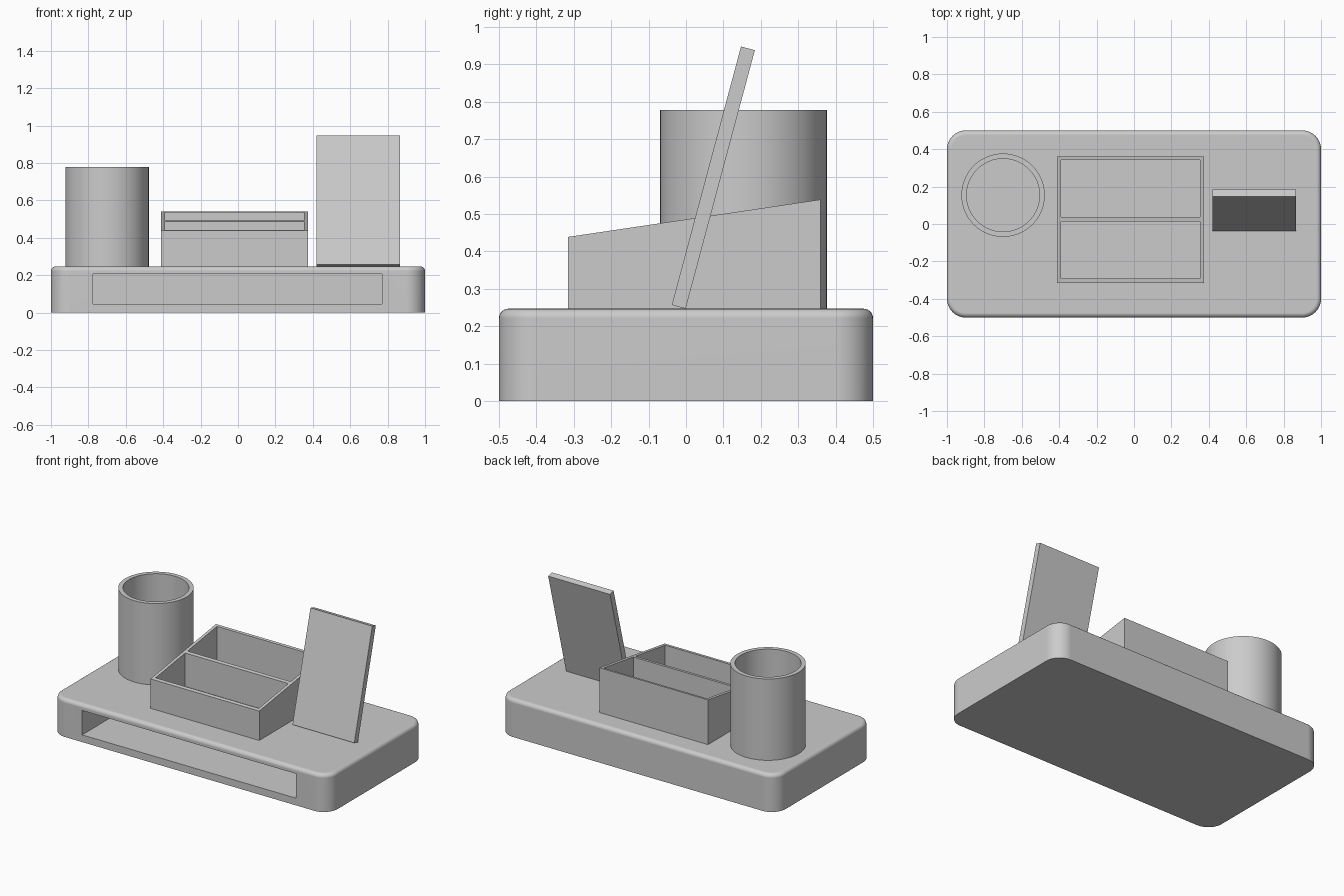
import bpy, bmesh, math

if "Cube" in bpy.data.objects:
    bpy.data.objects.remove(bpy.data.objects["Cube"])

grey = bpy.data.materials.new("plain grey")
grey.diffuse_color = (0.6, 0.6, 0.6, 1)
grey.use_nodes = True
grey.node_tree.nodes["Principled BSDF"].inputs["Base Color"].default_value = grey.diffuse_color


def loft(name, rings):
    """Join equal-length point rings with quads and cap both ends."""
    bm = bmesh.new()
    loops = [[bm.verts.new(p) for p in ring] for ring in rings]
    n = len(loops[0])
    for a, b in zip(loops, loops[1:]):
        for i in range(n):
            j = (i + 1) % n
            bm.faces.new((a[i], a[j], b[j], b[i]))
    bm.faces.new(loops[0][::-1])
    bm.faces.new(loops[-1])
    bmesh.ops.recalc_face_normals(bm, faces=bm.faces)
    mesh = bpy.data.meshes.new(name)
    bm.to_mesh(mesh)
    bm.free()
    mesh.materials.append(grey)
    ob = bpy.data.objects.new(name, mesh)
    bpy.context.collection.objects.link(ob)
    return ob


def prism(name, x0, x1, profile):
    return loft(name, [[(x, y, z) for y, z in profile] for x in (x0, x1)])


def box(name, x0, x1, y0, y1, z0, z1):
    return prism(name, x0, x1, [(y0, z0), (y1, z0), (y1, z1), (y0, z1)])


def circle(cx, cy, r, z, n=64):
    return [(cx + r * math.cos(2 * math.pi * i / n),
             cy + r * math.sin(2 * math.pi * i / n), z) for i in range(n)]


def rounded_rect(hx, hy, r, z, steps=10):
    pts = []
    for q, (sx, sy) in enumerate([(1, 1), (-1, 1), (-1, -1), (1, -1)]):
        for i in range(steps + 1):
            a = math.pi / 2 * (q + i / steps)
            pts.append((sx * (hx - r) + r * math.cos(a),
                        sy * (hy - r) + r * math.sin(a), z))
    return pts


def select(ob):
    bpy.ops.object.select_all(action='DESELECT')
    ob.select_set(True)
    bpy.context.view_layer.objects.active = ob


def cut(ob, cutter):
    mod = ob.modifiers.new("cut", 'BOOLEAN')
    mod.operation = 'DIFFERENCE'
    mod.solver = 'EXACT'
    mod.object = cutter
    select(ob)
    bpy.ops.object.modifier_apply(modifier=mod.name)
    bpy.data.objects.remove(cutter)


def smooth(ob):
    select(ob)
    bpy.ops.object.shade_smooth_by_angle(angle=math.radians(35))
    mod = ob.modifiers.new("flat centres", 'WEIGHTED_NORMAL')
    mod.keep_sharp = True


TOP = 0.247

# Base with rounded corners, soft top edge and an open front slot
f = 0.025
rings = [rounded_rect(1, 0.5, 0.1, 0)]
for i in range(7):
    a = math.pi / 2 * i / 6
    inset = f * (1 - math.cos(a))
    rings.append(rounded_rect(1 - inset, 0.5 - inset, 0.1 - inset,
                              TOP - f + f * math.sin(a)))
base = loft("base", rings)
cut(base, box("slot_cutter", -0.775, 0.77, -0.6, 0.35, 0.047, 0.206))
smooth(base)

# Round pen cup
cx, cy = -0.7, 0.154
cup = loft("pen_cup", [circle(cx, cy, 0.223, TOP - 0.005), circle(cx, cy, 0.223, 0.778),
                       circle(cx, cy, 0.195, 0.778), circle(cx, cy, 0.195, 0.275)])
smooth(cup)

# Sloped tray with two pockets
tray = prism("tray", -0.411, 0.374, [(-0.315, TOP - 0.005), (0.36, TOP - 0.005),
                                     (0.36, 0.539), (-0.315, 0.439)])
for y0, y1 in [(-0.291, 0.014), (0.038, 0.342)]:
    cut(tray, box("pocket_cutter", -0.391, 0.354, y0, y1, 0.27, 0.7))

# Leaning phone rest
prism("phone_rest", 0.42, 0.866, [(-0.038, 0.257), (-0.001, 0.247),
                                  (0.184, 0.938), (0.147, 0.948)])
